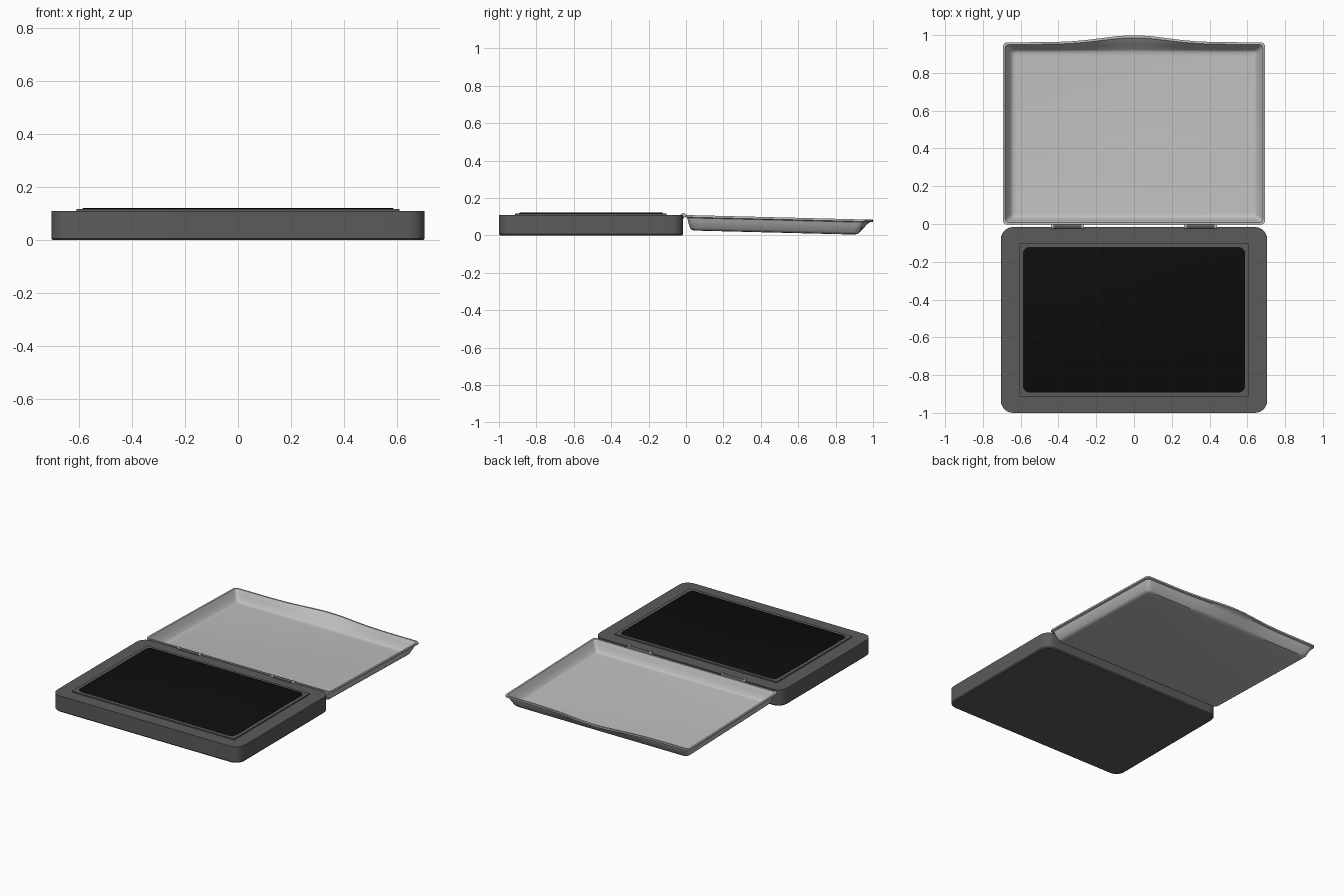
import bpy, bmesh, math

if "Cube" in bpy.data.objects:
    bpy.data.objects.remove(bpy.data.objects["Cube"])


def material(name, v):
    m = bpy.data.materials.new(name)
    m.diffuse_color = (v, v, v, 1)
    m.use_nodes = True
    m.node_tree.nodes["Principled BSDF"].inputs["Base Color"].default_value = m.diffuse_color
    return m


DARK = material("dark grey plastic", 0.105)
LIGHT = material("light grey plastic", 0.52)
BLACK = material("black ink pad", 0.004)


def ring(hx, y0, y1, r, bulge=0.0, n=6, far=32):
    """Rounded rectangle outline; the +y side can swell outward in its middle."""
    pts = []
    for cx, cy, a0 in ((hx - r, y1 - r, 0), (-hx + r, y1 - r, 90),
                       (-hx + r, y0 + r, 180), (hx - r, y0 + r, 270)):
        for i in range(n + 1):
            a = math.radians(a0 + 90 * i / n)
            pts.append((cx + r * math.cos(a), cy + r * math.sin(a)))
        if a0 == 0:
            for i in range(1, far):
                pts.append(((hx - r) * (1 - 2 * i / far), y1))
    return [(x, y + (bulge * math.exp(-(x / 0.24) ** 2) if y > y1 - r / 2 else 0))
            for x, y in pts]


def finish(name, bm, mat, angle=35):
    bmesh.ops.recalc_face_normals(bm, faces=bm.faces)
    me = bpy.data.meshes.new(name)
    bm.to_mesh(me)
    bm.free()
    me.materials.append(mat)
    ob = bpy.data.objects.new(name, me)
    bpy.context.collection.objects.link(ob)
    bpy.ops.object.select_all(action='DESELECT')
    ob.select_set(True)
    bpy.context.view_layer.objects.active = ob
    bpy.ops.object.shade_smooth_by_angle(angle=math.radians(angle))
    return ob


def loft(name, rings, mat, slope=0.0):
    """Skin a stack of (outline, z) rings and cap both ends."""
    bm = bmesh.new()
    loops = [[bm.verts.new((x, y, z - slope * y)) for x, y in pts] for pts, z in rings]
    for a, b in zip(loops, loops[1:]):
        for i in range(len(a)):
            j = (i + 1) % len(a)
            bm.faces.new((a[i], a[j], b[j], b[i]))
    bm.faces.new(loops[0][::-1])
    bm.faces.new(loops[-1])
    return finish(name, bm, mat)


def box(name, x0, x1, y0, y1, z0, z1, mat):
    bm = bmesh.new()
    bmesh.ops.create_cube(bm, size=1)
    for v in bm.verts:
        v.co = ((x0 + x1) / 2 + v.co.x * (x1 - x0), (y0 + y1) / 2 + v.co.y * (y1 - y0),
                (z0 + z1) / 2 + v.co.z * (z1 - z0))
    return finish(name, bm, mat)


def rod(name, x0, x1, y, z, r, mat):
    bm = bmesh.new()
    bmesh.ops.create_cone(bm, cap_ends=True, segments=20, radius1=r, radius2=r, depth=x1 - x0)
    for v in bm.verts:
        v.co = ((x0 + x1) / 2 + v.co.z, y + v.co.x, z + v.co.y)
    return finish(name, bm, mat)


# Base body with a slim chamfer underneath
loft("base", [(ring(0.699, -0.994, -0.022, 0.06), 0.0),
              (ring(0.705, -1.0, -0.016, 0.065), 0.007),
              (ring(0.705, -1.0, -0.016, 0.065), 0.11)], DARK)

# Raised pad surround and ink pad
box("pad_surround", -0.61, 0.61, -0.914, -0.103, 0.10, 0.118, DARK)
loft("ink_pad", [(ring(0.588, -0.892, -0.122, 0.035), 0.11),
                 (ring(0.588, -0.892, -0.122, 0.035), 0.119),
                 (ring(0.583, -0.887, -0.127, 0.03), 0.122)], BLACK)

# Lid: shallow flared tray, outer skin up to the rim and back down inside
loft("lid", [
    (ring(0.630, 0.045, 0.895, 0.02, 0.000), 0.027),
    (ring(0.648, 0.030, 0.915, 0.03, 0.001), 0.030),
    (ring(0.660, 0.021, 0.926, 0.03, 0.004), 0.041),
    (ring(0.676, 0.010, 0.945, 0.028, 0.018), 0.078),
    (ring(0.682, 0.007, 0.952, 0.026, 0.028), 0.094),
    (ring(0.694, -0.004, 0.962, 0.024, 0.037), 0.098),
    (ring(0.694, -0.004, 0.962, 0.024, 0.037), 0.109),
    (ring(0.682, 0.008, 0.951, 0.02, 0.035), 0.109),
    (ring(0.678, 0.012, 0.946, 0.02, 0.030), 0.100),
    (ring(0.667, 0.021, 0.933, 0.02, 0.016), 0.078),
    (ring(0.650, 0.032, 0.921, 0.02, 0.003), 0.046),
    (ring(0.640, 0.040, 0.912, 0.02, 0.001), 0.039),
    (ring(0.625, 0.055, 0.895, 0.02, 0.000), 0.037),
], LIGHT, slope=0.025)

# Two hinges: dark knuckle held between light lid ears
for side, s in (("left", -1), ("right", 1)):
    c = s * 0.352
    rod(side + "_hinge_knuckle", c - 0.075, c + 0.075, -0.014, 0.108, 0.011, DARK)
    for part, e in (("outer", s), ("inner", -s)):
        x = c + e * 0.081
        rod(f"{side}_{part}_hinge_ear", x - 0.006, x + 0.006, -0.014, 0.109, 0.012, LIGHT)
        box(f"{side}_{part}_hinge_arm", x - 0.006, x + 0.006, -0.014, 0.004, 0.099, 0.112, LIGHT)
    box(side + "_hinge_web", c - 0.075, c + 0.075, -0.03, -0.012, 0.09, 0.112, DARK)
